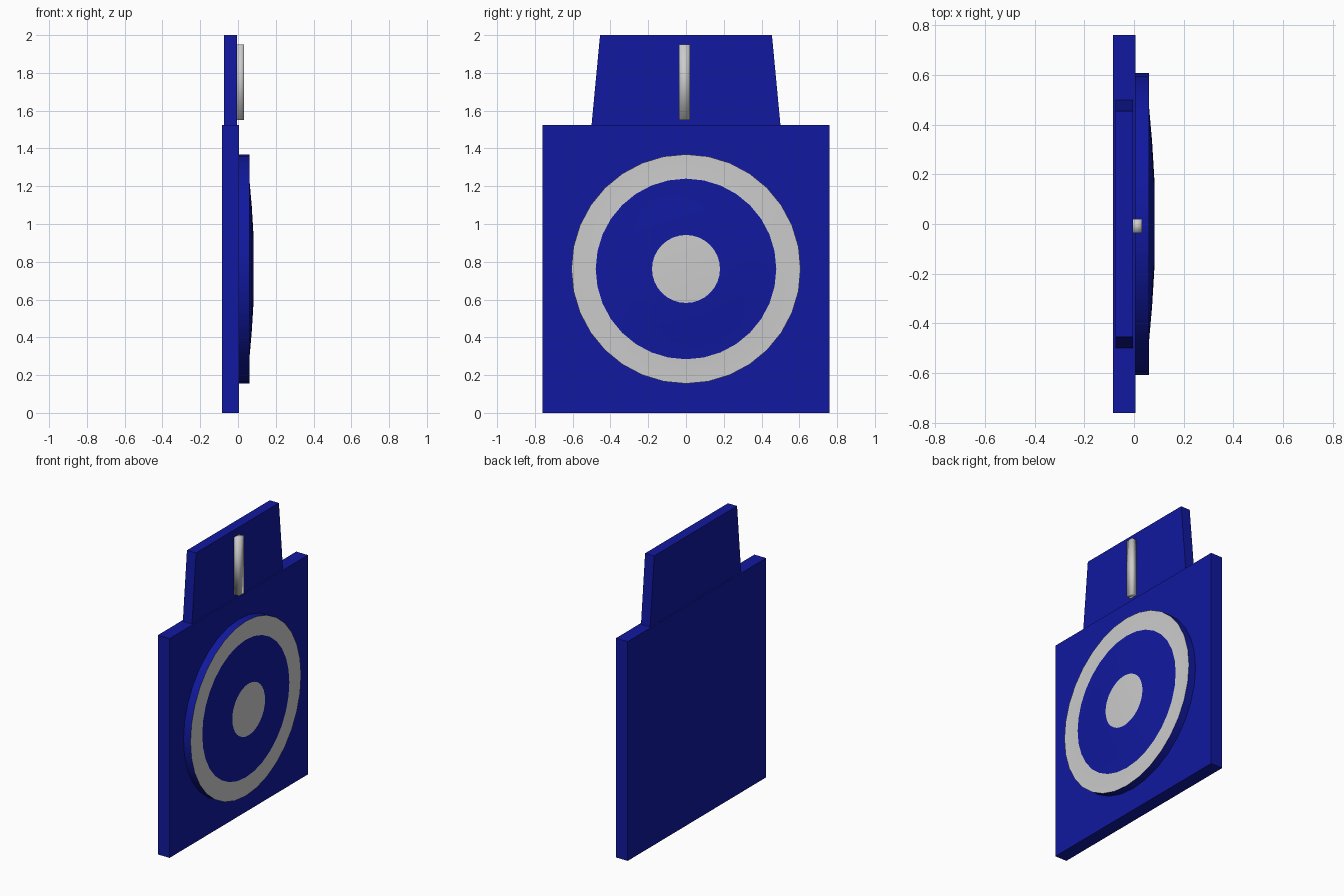
import bpy, bmesh, math

if "Cube" in bpy.data.objects:
    bpy.data.objects.remove(bpy.data.objects["Cube"])

SIDES = 32


def make_material(name, rgb):
    mat = bpy.data.materials.new(name)
    mat.diffuse_color = (*rgb, 1)
    mat.use_nodes = True
    mat.node_tree.nodes["Principled BSDF"].inputs["Base Color"].default_value = mat.diffuse_color
    return mat


blue = make_material("blue", (0.0055, 0.0095, 0.342))
grey = make_material("grey", (0.8, 0.8, 0.8))


def add_object(name, bm, *mats):
    bmesh.ops.recalc_face_normals(bm, faces=bm.faces)
    mesh = bpy.data.meshes.new(name)
    bm.to_mesh(mesh)
    bm.free()
    for mat in mats:
        mesh.materials.append(mat)
    obj = bpy.data.objects.new(name, mesh)
    bpy.context.collection.objects.link(obj)
    return obj


def slab(name, outline, x0, x1, *mats):
    """Extrude a (y, z) outline from x0 to x1."""
    bm = bmesh.new()
    face = bm.faces.new([bm.verts.new((x0, y, z)) for y, z in outline])
    ext = bmesh.ops.extrude_face_region(bm, geom=[face])["geom"]
    verts = [v for v in ext if isinstance(v, bmesh.types.BMVert)]
    bmesh.ops.translate(bm, verts=verts, vec=(x1 - x0, 0, 0))
    bm.faces.new([v for v in face.verts]) if not face.is_valid else None
    return add_object(name, bm, *mats)


def dial(name, profile, band_mats, cz, *mats):
    """Turn a (radius, x) profile about the x direction, one material per band."""
    bm = bmesh.new()
    rings = []
    for r, x in profile:
        angles = [math.tau * i / SIDES for i in range(SIDES)]
        rings.append([bm.verts.new((x, r * math.sin(a), cz + r * math.cos(a)))
                      for a in angles])
    for low, high, slot in zip(rings, rings[1:], band_mats):
        for i in range(SIDES):
            j = (i + 1) % SIDES
            bm.faces.new((low[i], low[j], high[j], high[i])).material_index = slot
    bm.faces.new(rings[0])
    bm.faces.new(rings[-1]).material_index = band_mats[-1]
    return add_object(name, bm, *mats)


# Square backing plate
slab("base_plate", [(-0.76, 0), (0.76, 0), (0.76, 1.524), (-0.76, 1.524)],
     -0.084, 0.006, blue)

# Tapered upper panel
slab("upper_panel", [(-0.50, 1.524), (0.50, 1.524), (0.455, 2.0), (-0.455, 2.0)],
     -0.074, -0.004, blue)

# Upright grey bar on the upper panel, slightly off centre, softly shaded
bar = slab("upright_bar",
           [(-0.036, 1.55), (0.02, 1.55), (0.02, 1.95), (-0.036, 1.95)],
           -0.004, 0.033)
bar.data.shade_smooth()

# Round dial: blue wall, grey flat ring, blue shallow dome, grey centre
round_dial = dial(
    "round_dial",
    [(0.607, 0.006), (0.607, 0.06), (0.478, 0.06), (0.33, 0.073), (0.18, 0.082)],
    [0, 1, 0, 0, 1], 0.762, blue, grey)
bpy.context.view_layer.objects.active = round_dial
round_dial.select_set(True)
bpy.ops.object.shade_smooth_by_angle(angle=math.radians(30))
